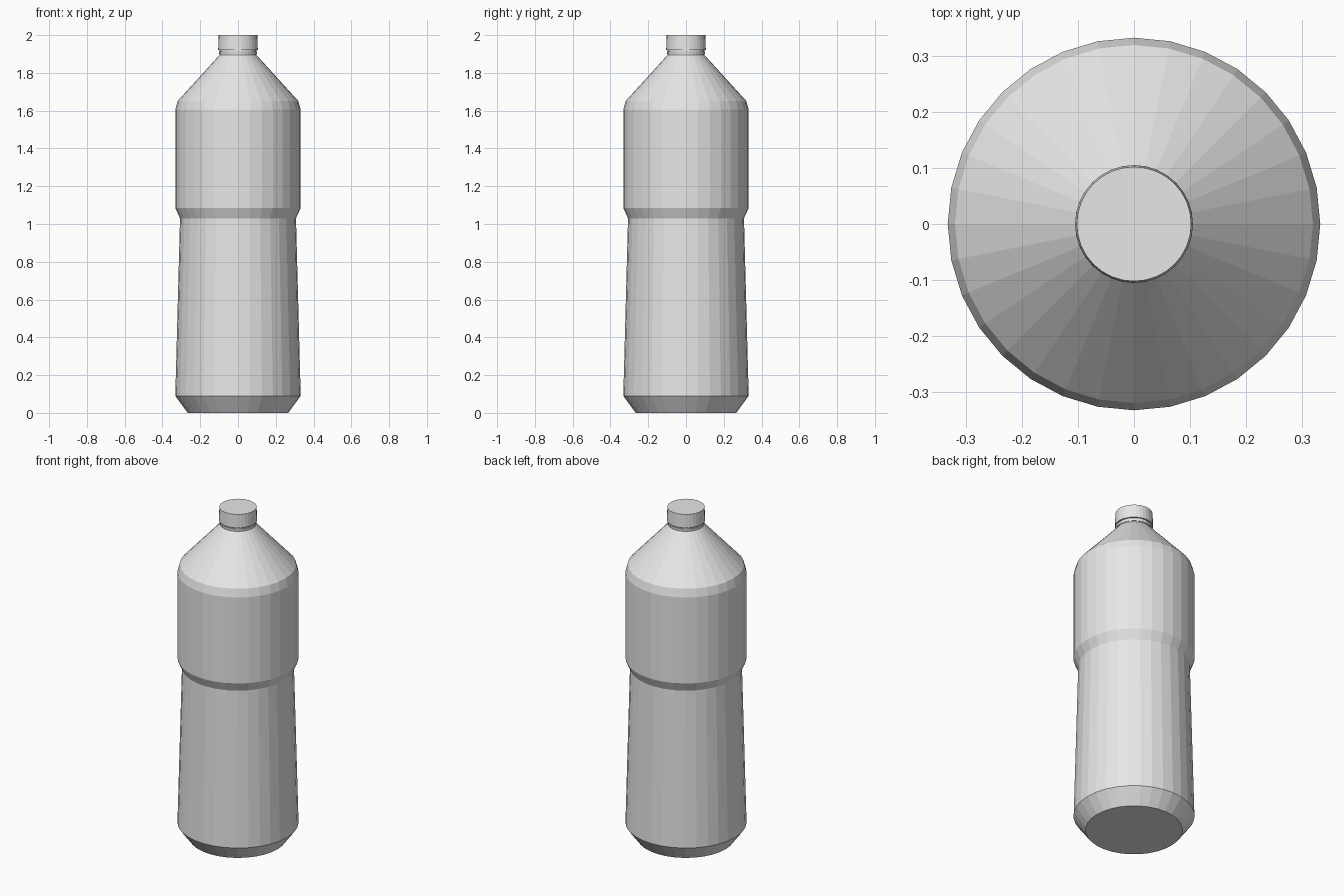
import bpy, bmesh, math

if "Cube" in bpy.data.objects:
    bpy.data.objects.remove(bpy.data.objects["Cube"])

plastic = bpy.data.materials.new("light_grey_plastic")
plastic.diffuse_color = (0.8, 0.8, 0.8, 1)
plastic.use_nodes = True
plastic.node_tree.nodes["Principled BSDF"].inputs["Base Color"].default_value = plastic.diffuse_color


def lathe(name, profile, sides=32):
    """Closed, flat-shaded solid of revolution from (radius, z) points."""
    bm = bmesh.new()
    rings = []
    for r, z in profile:
        rings.append([bm.verts.new((r * math.cos(a), r * math.sin(a), z))
                      for a in (2 * math.pi * i / sides for i in range(sides))])
    for low, high in zip(rings, rings[1:]):
        for i in range(sides):
            j = (i + 1) % sides
            bm.faces.new((low[i], low[j], high[j], high[i]))
    bm.faces.new(rings[0][::-1])
    bm.faces.new(rings[-1])
    bmesh.ops.recalc_face_normals(bm, faces=bm.faces)
    mesh = bpy.data.meshes.new(name)
    bm.to_mesh(mesh)
    bm.free()
    mesh.materials.append(plastic)
    obj = bpy.data.objects.new(name, mesh)
    bpy.context.collection.objects.link(obj)
    return obj


# Bottle body: chamfered base, tapered grip, wide upper band, sloped shoulder, neck
lathe("bottle_body", [
    (0.266, 0.0), (0.332, 0.09), (0.307, 1.03), (0.332, 1.085),
    (0.332, 1.605), (0.319, 1.652), (0.097, 1.895), (0.097, 1.93)])

# Tamper ring just below the cap
lathe("neck_ring", [(0.1, 1.9), (0.102, 1.914)])

# Screw cap, very slightly narrower at the top
lathe("screw_cap", [(0.105, 1.92), (0.102, 2.0)])
